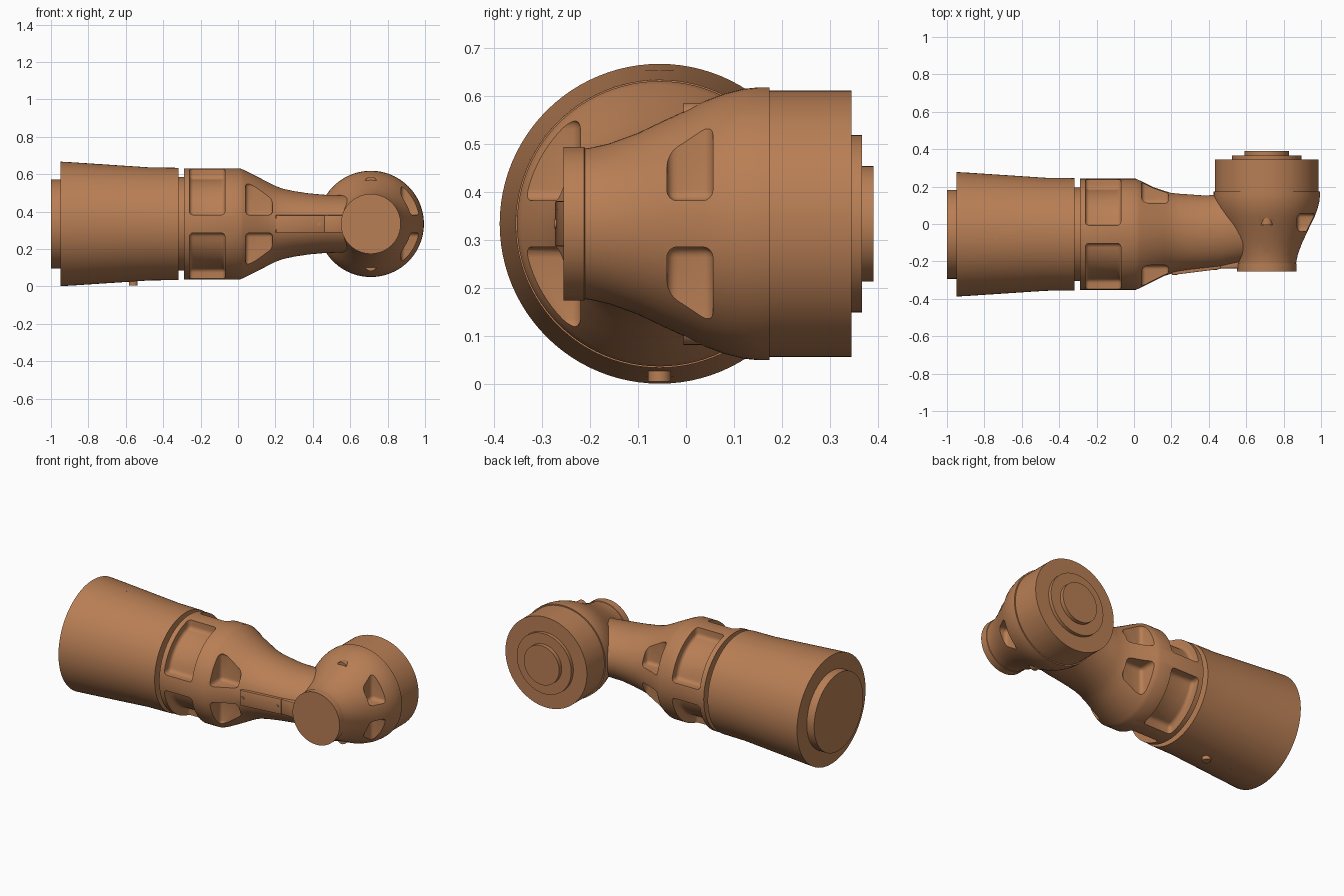
import bpy, bmesh, math
from mathutils import Matrix, Vector

if "Cube" in bpy.data.objects:
    bpy.data.objects.remove(bpy.data.objects["Cube"])

CY, CZ, EX = -0.055, 0.334, 0.71     # arm axis (y, z) and elbow axis x
N = 96
mat = bpy.data.materials.new("copper_brown")
mat.diffuse_color = (0.48, 0.21, 0.09, 1)
mat.use_nodes = True
mat.node_tree.nodes["Principled BSDF"].inputs["Base Color"].default_value = mat.diffuse_color


def finish(bm, name):
    bmesh.ops.recalc_face_normals(bm, faces=bm.faces)
    me = bpy.data.meshes.new(name)
    bm.to_mesh(me)
    bm.free()
    ob = bpy.data.objects.new(name, me)
    bpy.context.collection.objects.link(ob)
    me.materials.append(mat)
    return ob


def loft(name, secs, axis):
    """Rings (position, centre, radius a, radius b) along x or y, closed at both ends."""
    bm = bmesh.new()
    rings = []
    for t, c, ra, rb in secs:
        ring = []
        for i in range(N):
            a = 2 * math.pi * i / N
            u, w = c + ra * math.cos(a), CZ + rb * math.sin(a)
            ring.append(bm.verts.new((t, u, w) if axis == 'x' else (u, t, w)))
        rings.append(ring)
    for r, s in zip(rings, rings[1:]):
        for i in range(N):
            j = (i + 1) % N
            bm.faces.new((r[i], r[j], s[j], s[i]))
    bm.faces.new(rings[0])
    bm.faces.new(rings[-1])
    return finish(bm, name)


def box(name, lo, hi, rot=0):
    bm = bmesh.new()
    bmesh.ops.create_cube(bm, size=1)
    lo, hi = Vector(lo), Vector(hi)
    bm.transform(Matrix.Translation((lo + hi) / 2) @ Matrix.Rotation(rot, 4, 'Z')
                 @ Matrix.Diagonal((*(hi - lo), 1)))
    return finish(bm, name)


def rod(name, p, q, r, segs=32):
    bm = bmesh.new()
    p, q = Vector(p), Vector(q)
    bmesh.ops.create_cone(bm, cap_ends=True, segments=segs, radius1=r, radius2=r,
                          depth=(q - p).length)
    bm.transform(Matrix.Translation((p + q) / 2) @ (q - p).to_track_quat('Z', 'Y').to_matrix().to_4x4())
    return finish(bm, name)


def sector(sy, sz):
    """Quadrant pocket cutter leaving straight ribs on the collar."""
    a0 = math.asin(0.048 / 0.245)
    pts = [(0.245 * math.cos(a), 0.245 * math.sin(a))
           for a in [a0 + (math.pi / 2 - 2 * a0) * i / 14 for i in range(15)]]
    pts += [(0.048, 0.4), (0.4, 0.4), (0.4, 0.048)]
    bm = bmesh.new()
    f = bm.faces.new([bm.verts.new((-0.26, CY + sy * y, CZ + sz * z)) for y, z in pts])
    ex = bmesh.ops.extrude_face_region(bm, geom=[f])
    bmesh.ops.translate(bm, vec=(0.19, 0, 0),
                        verts=[v for v in ex['geom'] if isinstance(v, bmesh.types.BMVert)])
    return finish(bm, "pocket_cutter")


def apply(ob, mod):
    bpy.context.view_layer.objects.active = ob
    bpy.ops.object.modifier_apply(modifier=mod.name)


def bevel(ob, w, segs=4):
    m = ob.modifiers.new("bevel", 'BEVEL')
    m.width, m.segments, m.limit_method, m.angle_limit = w, segs, 'ANGLE', math.radians(50)
    apply(ob, m)
    return ob


def cut(ob, cutter):
    cutter.hide_render = True
    m = ob.modifiers.new("cut", 'BOOLEAN')
    m.operation, m.object, m.solver = 'DIFFERENCE', cutter, 'EXACT'
    apply(ob, m)
    bpy.data.objects.remove(cutter)


# Rear tapered housing with end spigot and narrow groove neck
housing = loft("rear_housing", [(x, CY, r, r) for x, r in [
    (-1, 0.238), (-0.95, 0.238), (-0.95, 0.333), (-0.88, 0.329), (-0.47, 0.302),
    (-0.319, 0.3), (-0.319, 0.25), (-0.28, 0.25)]], 'x')

# Collar flowing into the narrow neck
neck = loft("collar_and_neck", [
    (-0.29, CY, 0.25, 0.25), (-0.29, CY, 0.297, 0.297), (0.01, CY, 0.297, 0.297),
    (0.03, CY, 0.288, 0.289), (0.1, CY, 0.253, 0.254), (0.16, -0.05, 0.228, 0.223),
    (0.2, -0.05, 0.216, 0.203), (0.24, -0.048, 0.21, 0.188), (0.3, -0.046, 0.204, 0.175),
    (0.38, -0.045, 0.197, 0.163), (0.46, -0.038, 0.196, 0.156), (0.56, -0.022, 0.19, 0.153),
    (0.68, -0.02, 0.18, 0.15)], 'x')

# Elbow turned about the y axis, with stepped rear flange
elbow = loft("elbow", [(y, EX, r, r) for y, r in [
    (-0.255, 0.16), (-0.212, 0.16), (-0.21, 0.157), (-0.2, 0.158), (-0.16, 0.167),
    (-0.1, 0.189), (-0.05, 0.213), (0, 0.236), (0.04, 0.256), (0.08, 0.271),
    (0.12, 0.281), (0.15, 0.284), (0.174, 0.284), (0.174, 0.277), (0.345, 0.277),
    (0.345, 0.185), (0.366, 0.185), (0.366, 0.12), (0.39, 0.12)]], 'y')

# Pockets, mirrored either side of each rib
for s in (-1, 1):
    za, zb = sorted((CZ + s * 0.048, CZ + s * 0.22))
    for t in (-1, 1):
        cut(neck, bevel(sector(t, s), 0.024))
        ya, yb = sorted((CY + t * 0.165, CY + t * 0.42))
        cut(neck, bevel(box("scallop", (0.04, ya, za), (0.185, yb, zb)), 0.022))
    cut(elbow, bevel(box("scallop", (0.872, -0.04, za), (1.1, 0.056, zb)), 0.022))
    # Screw bores above and below the front boss
    z = CZ + s * 0.218
    cut(elbow, rod("bore", (EX, -0.4, z), (EX, 0.025, z), 0.047))
    rod("elbow_screw", (EX, -0.005, z), (EX, 0.04, z), 0.034)
    # Recessed plugs on the housing
    x = -0.755
    cut(housing, rod("plug_cutter", (x, CY, CZ + s * 0.31), (x, CY, CZ + s * 0.4), 0.038))
    rod("housing_plug", (x, CY, CZ + s * 0.3), (x, CY, CZ + s * 0.319), 0.031)

# Small stud under the housing
rod("housing_stud", (-0.56, CY, 0.06), (-0.56, CY, 0.006), 0.024)

# Front cover plate, its screws and the tab beside the elbow boss
bevel(box("cover_plate", (0.2, -0.257, 0.287), (0.462, -0.223, 0.381), 0.125), 0.003, 2)
for x, y in ((0.22, -0.272), (0.435, -0.245)):
    rod("plate_screw", (x, y + 0.02, CZ), (x, y - 0.002, CZ), 0.01, 16)
bevel(box("elbow_tab", (0.46, -0.238, 0.287), (0.57, -0.2, 0.381)), 0.006, 2)

# Smooth curved faces while keeping machined edges crisp
for ob in bpy.context.scene.objects:
    bpy.ops.object.select_all(action='DESELECT')
    ob.select_set(True)
    bpy.context.view_layer.objects.active = ob
    bpy.ops.object.shade_smooth_by_angle(angle=math.radians(30))
